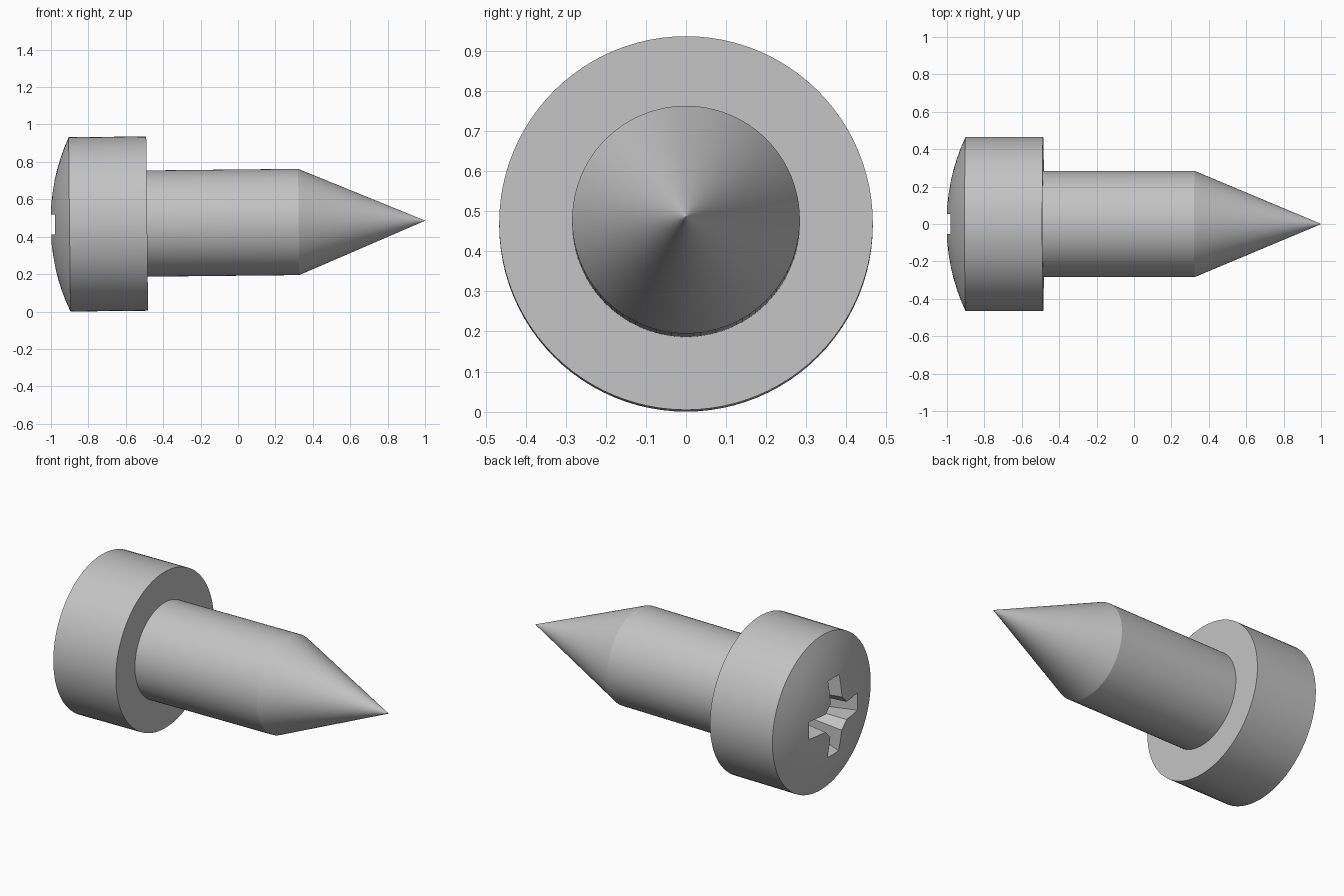
import bpy, bmesh, math
from mathutils import Matrix, Vector

if "Cube" in bpy.data.objects:
    bpy.data.objects.remove(bpy.data.objects["Cube"])

SEGMENTS = 96
HEAD_R, SHANK_R = 0.466, 0.284
APEX, RIM, UNDER, CONE, TIP = -1.003, -0.90, -0.485, 0.325, 1.0

steel = bpy.data.materials.new("grey steel")
steel.diffuse_color = (0.55, 0.55, 0.55, 1)
steel.use_nodes = True
steel.node_tree.nodes["Principled BSDF"].inputs["Base Color"].default_value = steel.diffuse_color


def make_object(name, bm):
    bmesh.ops.recalc_face_normals(bm, faces=bm.faces)
    mesh = bpy.data.meshes.new(name)
    bm.to_mesh(mesh)
    bm.free()
    mesh.materials.append(steel)
    obj = bpy.data.objects.new(name, mesh)
    bpy.context.collection.objects.link(obj)
    return obj


def loft(bm, rings):
    """Bridge consecutive rings of equal length and cap both ends."""
    loops = [[bm.verts.new(p) for p in ring] for ring in rings]
    n = len(loops[0])
    for a, b in zip(loops, loops[1:]):
        for i in range(n):
            j = (i + 1) % n
            bm.faces.new((a[i], a[j], b[j], b[i]))
    bm.faces.new(loops[0][::-1])
    bm.faces.new(loops[-1])


def circle(x, r):
    return [(x, r * math.cos(math.tau * i / SEGMENTS), r * math.sin(math.tau * i / SEGMENTS))
            for i in range(SEGMENTS)]


# Screw body: domed head, shank and pointed tip as one turned profile
sag = RIM - APEX
dome_r = (HEAD_R ** 2 + sag ** 2) / (2 * sag)
profile = []
for i in range(1, 9):
    r = HEAD_R * i / 8
    profile.append((APEX + dome_r - math.sqrt(dome_r ** 2 - r ** 2), r))
profile += [(UNDER, HEAD_R), (UNDER, SHANK_R), (CONE, SHANK_R), (TIP, 0.001)]
bm = bmesh.new()
loft(bm, [circle(x, r) for x, r in profile])
# round off the flat disc at the top of the dome
bm.faces.ensure_lookup_table()
cap = min(bm.faces, key=lambda f: f.calc_center_median().x)
centre = bmesh.ops.poke(bm, faces=[cap])["verts"][0]
centre.co = Vector((APEX, 0, 0))
screw = make_object("screw", bm)


# Cross recess: tapered cutter with softened inner corners
def cross(x, length, width, corner):
    pts = []
    for q in range(4):
        c, s = round(math.cos(q * math.pi / 2)), round(math.sin(q * math.pi / 2))
        for y, z in ((length, -width), (length, width), (corner, width), (width, corner)):
            pts.append((x, c * y - s * z, s * y + c * z))
    return pts


bm = bmesh.new()
loft(bm, [cross(-1.05, 0.262, 0.056, 0.105), cross(-0.75, 0.13, 0.043, 0.075)])
cutter = make_object("recess_cutter", bm)
cutter.hide_render = True

cut = screw.modifiers.new("cross recess", 'BOOLEAN')
cut.operation = 'DIFFERENCE'
cut.solver = 'EXACT'
cut.object = cutter
bpy.context.view_layer.objects.active = screw
screw.select_set(True)
cutter.select_set(False)
bpy.ops.object.modifier_apply(modifier=cut.name)
bpy.data.objects.remove(cutter)

# Lying pose: head rests on the ground, tip raised very slightly
screw.data.transform(Matrix.Rotation(-0.0105, 4, 'Y'))
low = min(v.co.z for v in screw.data.vertices)
xs = [v.co.x for v in screw.data.vertices]
screw.data.transform(Matrix.Translation((-(min(xs) + max(xs)) / 2, 0, -low)))

bpy.ops.object.shade_smooth_by_angle(angle=math.radians(15))
